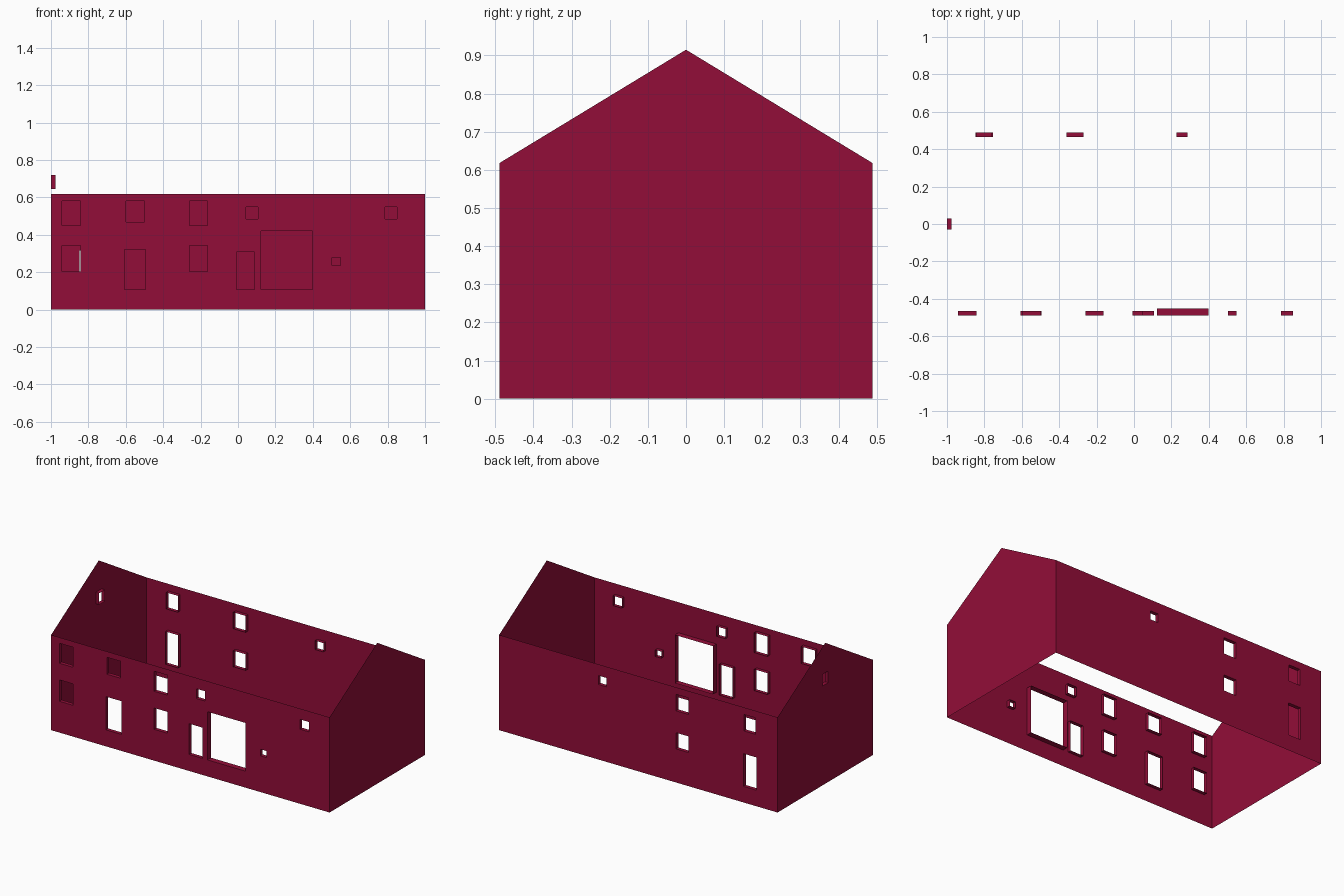
import bpy, bmesh
from mathutils import Vector

if "Cube" in bpy.data.objects:
    bpy.data.objects.remove(bpy.data.objects["Cube"])

W, D, EAVES, RIDGE = 1.0, 0.489, 0.618, 0.915

paint = bpy.data.materials.new("crimson")
paint.diffuse_color = (0.29, 0.004, 0.04, 1)
paint.use_nodes = True
paint.node_tree.nodes["Principled BSDF"].inputs["Base Color"].default_value = paint.diffuse_color


def finish(bm, name):
    mesh = bpy.data.meshes.new(name)
    bm.to_mesh(mesh)
    bm.free()
    mesh.materials.append(paint)
    bpy.context.collection.objects.link(bpy.data.objects.new(name, mesh))


def build_wall(name, outline, place, along, openings):
    """Thin wall sheet with openings (u0, u1, z0, z1, depth) and inward reveals.
    place(u, z, d) gives the point at depth d behind the outer surface."""
    bm = bmesh.new()
    bm.faces.new([bm.verts.new(place(u, z, 0)) for u, z in outline])
    cuts = [(along, u) for o in openings for u in o[:2]]
    cuts += [(2, z) for o in openings for z in o[2:4]]
    for axis, value in sorted(set(cuts)):
        normal = Vector((0, 0, 0))
        normal[axis] = 1
        bmesh.ops.bisect_plane(bm, geom=bm.verts[:] + bm.edges[:] + bm.faces[:],
                               dist=1e-5, plane_co=normal * value, plane_no=normal)

    def is_open(face):
        c = face.calc_center_median()
        return any(a < c[along] < b and e < c.z < f for a, b, e, f, _ in openings)

    bmesh.ops.delete(bm, geom=[f for f in bm.faces if is_open(f)], context='FACES')
    finish(bm, name)

    # Jambs, sill and head of each opening
    if openings:
        bm = bmesh.new()
        for a, b, e, f, depth in openings:
            corners = [(a, e), (b, e), (b, f), (a, f)]
            outer = [bm.verts.new(place(u, z, 0)) for u, z in corners]
            inner = [bm.verts.new(place(u, z, depth)) for u, z in corners]
            for i in range(4):
                j = (i + 1) % 4
                bm.faces.new((outer[i], outer[j], inner[j], inner[i]))
        finish(bm, name + "_reveals")


T = 0.024
front_openings = [
    (-0.94, -0.843, 0.45, 0.58, T), (-0.94, -0.843, 0.203, 0.342, T),
    (-0.60, -0.50, 0.47, 0.58, T), (-0.607, -0.495, 0.107, 0.323, T),
    (-0.26, -0.164, 0.45, 0.58, T), (-0.26, -0.164, 0.203, 0.342, T),
    (0.043, 0.107, 0.484, 0.548, T), (-0.008, 0.088, 0.107, 0.307, T),
    (0.124, 0.397, 0.107, 0.42, 0.037),
    (0.503, 0.547, 0.235, 0.278, T), (0.787, 0.851, 0.484, 0.548, T),
]
back_openings = [
    (-0.842, -0.758, 0.465, 0.572, T), (-0.847, -0.755, 0.104, 0.317, T),
    (-0.36, -0.27, 0.465, 0.572, T), (-0.36, -0.27, 0.218, 0.323, T),
    (0.228, 0.287, 0.487, 0.545, T),
]
side_openings = [(-0.03, 0.03, 0.645, 0.72, T)]

long_wall = [(-W, 0), (W, 0), (W, EAVES), (-W, EAVES)]
gable = [(-D, 0), (D, 0), (D, EAVES), (0, RIDGE), (-D, EAVES)]

# Long walls
build_wall("front_wall", long_wall, lambda u, z, d: (u, -D + d, z), 0, front_openings)
build_wall("back_wall", long_wall[::-1], lambda u, z, d: (u, D - d, z), 0, back_openings)
# Gable ends
build_wall("left_gable", gable[::-1], lambda u, z, d: (-W + d, u, z), 1, side_openings)
build_wall("right_gable", gable, lambda u, z, d: (W - d, u, z), 1, [])
